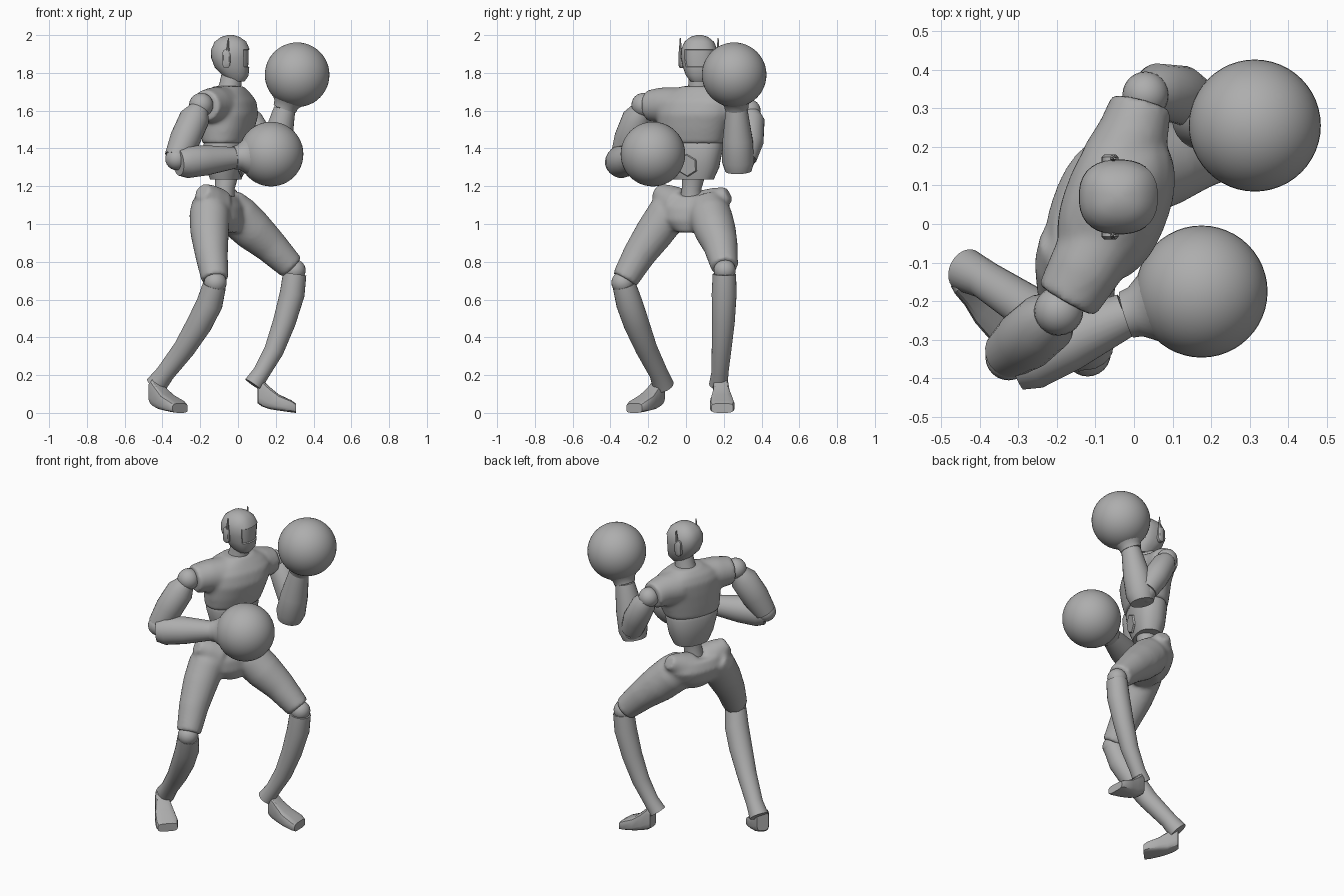
import bpy, bmesh
from math import sin, cos, pi, radians
from mathutils import Vector as V

cube = bpy.data.objects.get("Cube")
if cube:
    bpy.data.objects.remove(cube, do_unlink=True)

grey = bpy.data.materials.new("plain grey")
grey.use_nodes = True
grey.diffuse_color = (0.42, 0.42, 0.42, 1)
grey.node_tree.nodes["Principled BSDF"].inputs["Base Color"].default_value = grey.diffuse_color

UP = V((0, 0, 1))
SIDE = V((0.35, 0.94, 0))    # across the turned body, towards its left arm
FACE = V((0.94, -0.35, 0))   # where the chest points


def finish(name, bm, angle=40):
    bmesh.ops.recalc_face_normals(bm, faces=bm.faces)
    mesh = bpy.data.meshes.new(name)
    bm.to_mesh(mesh)
    bm.free()
    mesh.materials.append(grey)
    ob = bpy.data.objects.new(name, mesh)
    bpy.context.collection.objects.link(ob)
    smooth(ob, angle)
    return ob


def smooth(ob, angle):
    bpy.ops.object.select_all(action='DESELECT')
    ob.select_set(True)
    bpy.context.view_layer.objects.active = ob
    bpy.ops.object.shade_smooth_by_angle(angle=radians(angle))


def melt(ob, rounds):
    """Fuse overlapping volumes into one soft skin."""
    mod = ob.modifiers.new("melt", 'REMESH')
    mod.mode = 'VOXEL'
    mod.voxel_size = 0.011
    mod = ob.modifiers.new("soften", 'SMOOTH')
    mod.iterations = rounds
    for m in ("melt", "soften"):
        bpy.ops.object.modifier_apply(modifier=m)
    smooth(ob, 60)


def loft(bm, rings, n=28, power=2.0):
    """Skin a list of (centre, half axis a, half axis b) rings and cap the ends."""
    def bend(t):
        return abs(t) ** (2 / power) * (1 if t > 0 else -1)
    loops = []
    for c, a, b in rings:
        angles = [2 * pi * (i + 0.5) / n for i in range(n)]
        loops.append([bm.verts.new(V(c) + a * bend(cos(t)) + b * bend(sin(t))) for t in angles])
    for low, high in zip(loops, loops[1:]):
        for i in range(n):
            j = (i + 1) % n
            bm.faces.new((low[i], low[j], high[j], high[i]))
    bm.faces.new(loops[0])
    bm.faces.new(loops[-1])


def tube(bm, path, ref=UP, n=24):
    """Round limb through (point, radius) pairs."""
    pts = [V(p) for p, r in path]
    rings = []
    for i, (p, r) in enumerate(path):
        d = (pts[min(i + 1, len(pts) - 1)] - pts[max(i - 1, 0)]).normalized()
        a = d.cross(ref).normalized()
        rings.append((p, a * r, d.cross(a) * r))
    loft(bm, rings, n)


def limb(name, path, ref=UP, n=24):
    bm = bmesh.new()
    tube(bm, path, ref, n)
    return finish(name, bm)


def ball(name, centre, r, seg=24):
    bm = bmesh.new()
    bmesh.ops.create_uvsphere(bm, u_segments=seg, v_segments=seg // 2, radius=r)
    bmesh.ops.translate(bm, verts=bm.verts, vec=V(centre))
    return finish(name, bm)


def trunk(bm, rings, power=2.3):
    """Upright part turned with the body: (x, y, z, half width, half depth)."""
    loft(bm, [((x, y, z), SIDE * w, FACE * d) for x, y, z, w, d in rings], 32, power)


# Chest and short sleeves fused into one shirt
bm = bmesh.new()
trunk(bm, [(-.065, .035, 1.425, .172, .112), (-.055, .04, 1.5, .19, .127),
           (-.045, .05, 1.58, .205, .138), (-.05, .06, 1.65, .21, .13),
           (-.055, .065, 1.695, .17, .105), (-.05, .07, 1.73, .09, .075)])
tube(bm, [((-.08, -.03, 1.62), .105), ((-.13, -.12, 1.63), .095), ((-.175, -.2, 1.625), .084)])
tube(bm, [((-.04, .15, 1.62), .105), ((0, .24, 1.615), .092), ((.02, .315, 1.605), .08)])
melt(finish("shirt", bm), 12)

# Belly, waist and neck
bm = bmesh.new()
trunk(bm, [(-.065, .04, 1.235, .108, .075), (-.065, .04, 1.3, .138, .095),
           (-.065, .035, 1.41, .165, .108), (-.065, .035, 1.435, .16, .1)])
finish("abdomen", bm)
limb("waist", [((-.08, .03, 1.1), .065), ((-.07, .03, 1.19), .052), ((-.06, .04, 1.26), .062)], SIDE)
limb("neck", [((-.05, .07, 1.68), .07), ((-.04, .07, 1.74), .058), ((-.03, .07, 1.8), .055)], SIDE)

# Belly plate
bm = bmesh.new()
spot = V((-.065, .04, 1.31)) + FACE * 0.095
tilt = V((0, 0, 1)) + FACE * 0.15
loft(bm, [(spot + FACE * k, SIDE * s, tilt * s) for k, s in ((0, .06), (.009, .055))], 6)
finish("belly_plate", bm, 20)

# Head with a recessed visor
bm = bmesh.new()
loft(bm, [((x, .07, z), V((a, 0, 0)), V((0, b, 0))) for x, z, a, b in (
    (-.01, 1.755, .045, .045), (-.012, 1.785, .068, .07), (-.032, 1.83, .092, .087),
    (-.04, 1.88, .103, .097), (-.04, 1.925, .102, .096), (-.04, 1.965, .084, .078),
    (-.04, 1.99, .05, .048), (-.04, 2.0, .015, .015))], 32, 2.4)
bmesh.ops.recalc_face_normals(bm, faces=bm.faces)
visor = [f for f in bm.faces if f.normal.x > .6 and 1.82 < f.calc_center_median().z < 1.93]
bmesh.ops.inset_region(bm, faces=visor, thickness=.004, depth=-.006)
finish("head", bm, 35)

# Ears and antennae
for name, s in (("left", 1), ("right", -1)):
    bm = bmesh.new()
    out = V((0, s, 0))
    loft(bm, [(V((-.062, .07, 1.875)) + out * k, V((.022, 0, 0)) * m, UP * .05 * m)
              for k, m in ((.08, 1), (.103, 1), (.11, .7))], 16, 3)
    finish(name + "_ear", bm)
    limb(name + "_antenna", [((-.055, .07 + s * .1, 1.9), .01),
                             ((-.05, .07 + s * .1, 1.985), .003)], V((1, 0, 0)), 8)

# Trousers: pelvis, hip bumps and thighs fused into one skin
bm = bmesh.new()
trunk(bm, [(-.1, .04, 1.15, .175, .088), (-.095, .04, 1.09, .19, .12),
           (-.085, .03, 1.02, .16, .115), (-.065, .025, .955, .075, .07)])
tube(bm, [((-.12, -.05, 1.1), .1), ((-.16, -.11, 1.145), .072), ((-.19, -.15, 1.175), .045)])
tube(bm, [((-.08, .11, 1.09), .1), ((-.055, .17, 1.13), .07), ((-.035, .225, 1.16), .042)])
tube(bm, [((-.15, -.04, 1.11), .095), ((-.15, -.1, 1.05), .108), ((-.15, -.17, .95), .102),
          ((-.14, -.25, .835), .087), ((-.122, -.325, .705), .072)], SIDE)
tube(bm, [((-.06, .11, 1.1), .1), ((0, .13, 1.04), .115), ((.08, .155, .965), .11),
          ((.17, .183, .885), .092), ((.285, .205, .77), .072)], SIDE)
melt(finish("trousers", bm), 12)

# Lower legs
limb("right_shin", [((-.125, -.327, .675), .062), ((-.15, -.3, .58), .07),
                    ((-.205, -.262, .47), .068), ((-.285, -.21, .34), .058),
                    ((-.385, -.145, .21), .05), ((-.435, -.12, .145), .057)], SIDE)
limb("left_shin", [((.3, .203, .735), .062), ((.287, .202, .63), .066), ((.245, .198, .48), .06),
                   ((.19, .188, .33), .052), ((.125, .18, .215), .045), ((.08, .172, .15), .05)], SIDE)
ball("right_knee", (-.12, -.335, .69), .06)
ball("left_knee", (.3, .205, .755), .058)


def foot(name, heel, ahead):
    f = V(ahead).normalized()
    bm = bmesh.new()
    loft(bm, [(V(heel) + f * k + UP * (lo + hi) / 2, f.cross(UP) * w, UP * (hi - lo) / 2)
              for k, lo, hi, w in ((-.01, .05, .17, .035), (.01, .035, .18, .042),
                                   (.05, .02, .14, .046), (.1, .012, .098, .06),
                                   (.165, .003, .068, .066), (.19, 0, .05, .058))], 16, 4)
    finish(name, bm, 30)


foot("right_foot", (-.443, -.143, 0), (.72, -.69, 0))
foot("left_foot", (.115, .185, 0), (1, .04, 0))

# Shoulder joints, upper arms and elbows
ball("right_shoulder", (-.195, -.225, 1.63), .064)
ball("left_shoulder", (.03, .335, 1.6), .06)
limb("right_upper_arm", [((-.205, -.235, 1.61), .052), ((-.23, -.257, 1.56), .08),
                         ((-.28, -.3, 1.45), .081), ((-.325, -.335, 1.35), .066)], SIDE)
limb("left_upper_arm", [((.035, .34, 1.59), .05), ((.06, .345, 1.55), .071),
                        ((.12, .335, 1.44), .076), ((.165, .31, 1.35), .065)], SIDE)
ball("right_elbow", (-.325, -.345, 1.345), .06)
ball("left_elbow", (.165, .305, 1.34), .06)

# Forearms, then gloves with a flared cuff
for side, start, cuff, hand in (("right", (-.315, -.365, 1.325), (-.02, -.235, 1.35), (.175, -.175, 1.37)),
                                ("left", (.17, .278, 1.28), (.247, .268, 1.61), (.313, .255, 1.79))):
    a, b, c = V(start), V(cuff), V(hand)
    ref = UP if side == "right" else SIDE
    limb(side + "_forearm", [(a.lerp(b, k), r) for k, r in ((0, .07), (.15, .086), (.5, .08), (1, .057))], ref)
    limb(side + "_cuff", [(b.lerp(c, k), r) for k, r in ((0, .062), (.12, .066), (.28, .088), (.45, .12))], ref, 32)
    ball(side + "_glove", hand, .171, 48)
